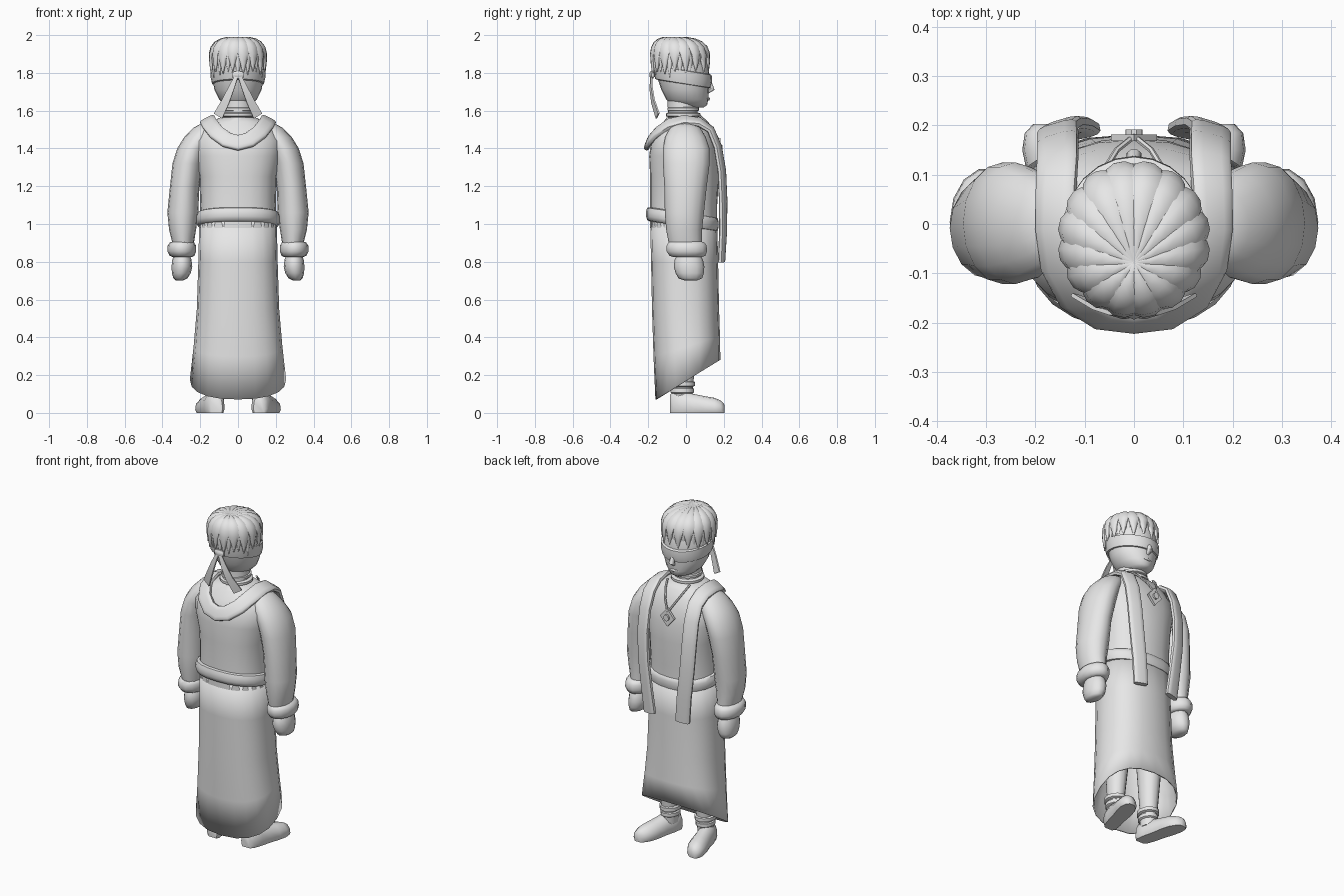
import bpy, bmesh, math
from mathutils import Vector as V

grey = bpy.data.materials.new("grey")
grey.diffuse_color = (0.8, 0.8, 0.8, 1)


def finish(name, bm, angle=50):
    bmesh.ops.recalc_face_normals(bm, faces=bm.faces)
    me = bpy.data.meshes.new(name)
    bm.to_mesh(me)
    bm.free()
    me.materials.append(grey)
    ob = bpy.data.objects.new(name, me)
    bpy.context.collection.objects.link(ob)
    bpy.ops.object.select_all(action='DESELECT')
    ob.select_set(True)
    bpy.context.view_layer.objects.active = ob
    bpy.ops.object.shade_smooth_by_angle(angle=math.radians(angle))
    return ob


def skin(name, rings, caps=True, loop=False, angle=50):
    """Join rings of points into a surface."""
    bm = bmesh.new()
    vs = [[bm.verts.new(p) for p in r] for r in rings]
    n = len(vs[0])
    for a, b in zip(vs, vs[1:] + ([vs[0]] if loop else [])):
        for i in range(n):
            j = (i + 1) % n
            bm.faces.new((a[i], a[j], b[j], b[i]))
    if caps and not loop:
        bm.faces.new(vs[0])
        bm.faces.new(vs[-1])
    return finish(name, bm, angle)


def loft(name, rows, n=20, tilt=0, caps=True, power=1.0, angle=50):
    """Rows of (z, x min, x max, y min, y max); tilt raises z along y."""
    rings = []
    for z, x0, x1, y0, y1 in rows:
        ring = []
        for i in range(n):
            a = 2 * math.pi * i / n
            c, s = math.cos(a), math.sin(a)
            c = math.copysign(abs(c) ** power, c)
            s = math.copysign(abs(s) ** power, s)
            y = (y0 + y1) / 2 + s * (y1 - y0) / 2
            ring.append(((x0 + x1) / 2 + c * (x1 - x0) / 2, y, z + tilt * y))
        rings.append(ring)
    return skin(name, rings, caps, angle=angle)


def sweep(name, pts, normals, widths, thick, n=8, power=1.0):
    """Sweep an oval section along a path, flat side facing the normals."""
    pts = [V(p) for p in pts]
    rings = []
    for k, p in enumerate(pts):
        t = (pts[min(k + 1, len(pts) - 1)] - pts[max(k - 1, 0)]).normalized()
        side = t.cross(V(normals[k])).normalized()
        up = side.cross(t)
        ring = []
        for i in range(n):
            a = 2 * math.pi * (i + 0.5) / n
            c, s = math.cos(a), math.sin(a)
            c = math.copysign(abs(c) ** power, c)
            s = math.copysign(abs(s) ** power, s)
            ring.append(p + side * c * widths[k] / 2 + up * s * thick[k] / 2)
        rings.append(ring)
    return skin(name, rings)


def sym(rows):
    return [(z, -x, x, y0, y1) for z, x, y0, y1 in rows]


def sided(rows, s):
    return [(z, min(s * a, s * b), max(s * a, s * b), c, d) for z, a, b, c, d in rows]


# Coat body
loft("coat_body", sym([(0.98, .205, -.19, .165), (1.1, .2, -.19, .165), (1.25, .205, -.19, .175),
     (1.36, .23, -.195, .17), (1.44, .235, -.185, .155), (1.5, .2, -.155, .13),
     (1.54, .15, -.12, .105), (1.565, .09, -.1, .08)]), 24, power=.85)

# Skirt with slanted open hem, thickened by a modifier
skirt = loft("skirt", sym([(1.02, .205, -.19, .165), (.8, .21, -.185, .17), (.55, .218, -.18, .175),
             (.35, .235, -.172, .18), (.17, .255, -.162, .182)]), 20, caps=False, power=.85)
for v in skirt.data.vertices:
    if v.co.z < .2:
        v.co.z = .17 + .61 * v.co.y
    elif v.co.z < .4:
        v.co.z += .3 * v.co.y
mod = skirt.modifiers.new("thickness", 'SOLIDIFY')
mod.thickness = .008

# Belt
loft("belt", sym([(.985, .2, -.19, .155), (.99, .215, -.205, .168), (1.01, .222, -.212, .173),
     (1.035, .222, -.212, .173), (1.055, .215, -.205, .168), (1.06, .2, -.19, .155)]),
     24, tilt=-.15, power=.85)

# Neck, neck rings and head
loft("neck", sym([(1.53, .09, -.1, .07), (1.58, .075, -.095, .06), (1.7, .08, -.1, .06)]))
for k, z in enumerate((1.565, 1.595)):
    r = .092 - .008 * k
    loft("neck_ring", sym([(z, r - .015, -.015 - r + .015, r - .03), (z + .006, r, -.015 - r, r - .015),
         (z + .02, r, -.015 - r, r - .015), (z + .026, r - .015, -.015 - r + .015, r - .03)]))
loft("head", sym([(1.618, .04, -.02, .095), (1.63, .068, -.075, .112), (1.66, .1, -.105, .118),
     (1.71, .125, -.13, .12), (1.77, .135, -.15, .125), (1.84, .138, -.165, .12),
     (1.9, .13, -.165, .1), (1.95, .09, -.14, .05), (1.975, .03, -.1, 0)]), 24)
sweep("nose", [(0, .115, 1.77), (0, .128, 1.74), (0, .138, 1.715), (0, .115, 1.698)],
      [(0, 1, 0)] * 4, [.015, .024, .034, .02], [.02, .025, .03, .02])
sweep("lips", [(-.03, .11, 1.662), (0, .12, 1.662), (.03, .11, 1.662)],
      [(0, 1, 0)] * 3, [.005, .016, .005], [.006, .014, .006])

# Blindfold, its knot and ribbon tails
loft("blindfold", sym([(1.738, .125, -.145, .115), (1.742, .138, -.163, .13), (1.775, .145, -.172, .138),
     (1.81, .146, -.176, .136), (1.815, .13, -.16, .12)]), 24, tilt=-.16)
sweep("blindfold_knot", [(-.03, -.175, 1.79), (0, -.18, 1.79), (.03, -.175, 1.79)],
      [(0, -1, 0)] * 3, [.03, .045, .03], [.015, .03, .015])
for s in (-1, 1):
    sweep("ribbon_tail", [(s * .005, -.183, 1.79), (s * .035, -.185, 1.72), (s * .065, -.175, 1.65),
          (s * .105, -.15, 1.572)], [(s * .3, -1, 0)] * 4, [.025, .045, .06, .075], [.012] * 4, 4)

# Hair: an undercap plus leaf-shaped locks fanning from the crown
loft("hair_cap", sym([(1.82, .142, -.172, .118), (1.88, .138, -.172, .112), (1.93, .11, -.155, .075),
     (1.965, .065, -.13, .02), (1.98, .02, -.09, -.04)]))


def lock(a, spread, tip, width, grow):
    pts, norms = [], []
    for k in range(9):
        t = k / 8
        th = t * math.pi / 2 * 1.15
        r = min(1, math.sin(min(th, math.pi / 2))) * spread
        ex, ey = .143 * math.cos(a), .05 + .148 * math.sin(a)
        z = 1.983 - (1.983 - tip) * (.35 * t * t + .65 * t ** 3)
        pts.append((ex * r, -.08 + ey * r, z))
        norms.append((math.cos(a) * t * 1.3, math.sin(a) * t * 1.3, 1.15 - t))
    ws = [width * f for f in (.15, .4, .62, .8, .95, 1, .85, .5, .06)]
    sweep("hair_lock", pts, norms, ws, [.008 + w * .42 for w in ws], 8)


for i in range(16):
    lock(2 * math.pi * (i + .5) / 16, 1.0, 1.795 + .012 * (i % 2), .07, 0)
for i in range(16):
    lock(2 * math.pi * i / 16, .95, 1.775 + .015 * (i % 3), .055, 0)

for s in (-1, 1):
    # Sleeve, cuff and hand
    loft("sleeve", sided([(1.535, .13, .19, -.05, .04), (1.51, .1, .235, -.085, .075),
         (1.46, .12, .285, -.11, .105), (1.4, .16, .322, -.122, .125), (1.32, .185, .347, -.122, .125),
         (1.2, .205, .36, -.115, .11), (1.06, .21, .374, -.112, .095), (.97, .222, .365, -.105, .085),
         (.89, .235, .345, -.09, .085)], s), 16)
    loft("cuff", sided([(.825, .245, .345, -.07, .085), (.832, .23, .362, -.09, .105),
         (.855, .222, .374, -.105, .114), (.885, .222, .372, -.105, .112), (.903, .232, .36, -.095, .1),
         (.908, .25, .34, -.07, .08)], s), 14)
    loft("hand", sided([(.85, .26, .335, -.04, .07), (.81, .246, .348, -.06, .09), (.775, .242, .352, -.065, .097),
         (.74, .25, .35, -.055, .095), (.712, .268, .342, -.04, .085), (.702, .29, .33, -.01, .06)], s), 12)

    # Trouser leg, ankle wraps and boot
    loft("trouser_leg", sided([(.6, .03, .19, -.09, .08), (.35, .055, .175, -.08, .06),
         (.17, .07, .165, -.07, .04), (.06, .075, .16, -.07, .03)], s), 12)
    for z, w in ((.1, 0), (.135, .006)):
        loft("ankle_wrap", sided([(z, .075, .16, -.07, .03), (z + .008, .064 - w, .17 + w, -.082 - w, .042 + w),
             (z + .028, .064 - w, .17 + w, -.082 - w, .042 + w), (z + .036, .075, .16, -.07, .03)], s), 12)
    sole = [(-.085, .03, .095), (-.07, .045, .11), (-.02, .052, .115), (.04, .052, .1),
            (.1, .058, .088), (.15, .056, .08), (.185, .042, .065), (.203, .02, .045)]
    rings = []
    for y, w, h in sole:
        cx = s * (.112 + .25 * (y + .085))
        rings.append([(cx + w * c, y, h * z) for c, z in
                      ((-.85, 0), (-1, .2), (-.92, .6), (-.5, .93), (0, 1),
                       (.5, .93), (.92, .6), (1, .2), (.85, 0))])
    skin("boot", rings)

    # Necklace cord
    sweep("necklace_cord", [(s * .075, .07, 1.575), (s * .06, .11, 1.54), (s * .035, .15, 1.49),
          (0, .178, 1.43)], [(0, 1, .4)] * 4, [.012] * 4, [.012] * 4, 6)

# Long stole: one strip running round the back of the neck and down the front
half = [((.06, -.19, 1.445), (.1, -1, .5)), ((.115, -.155, 1.485), (.4, -.8, .8)),
        ((.15, -.09, 1.53), (.6, -.3, 1)), ((.16, -.01, 1.55), (.5, 0, 1)),
        ((.158, .07, 1.54), (.4, .4, 1)), ((.155, .13, 1.5), (.3, 1, .6)),
        ((.155, .168, 1.41), (.3, 1, .2)), ((.155, .19, 1.28), (.3, 1, 0)),
        ((.145, .197, 1.12), (.3, 1, 0)), ((.125, .196, .95), (.25, 1, 0)), ((.11, .188, .8), (.2, 1, 0))]
flip = lambda p: (-p[0], p[1], p[2])
path = [(flip(p), flip(q)) for p, q in reversed(half)] + [((0, -.198, 1.43), (0, -1, .4))] + half
sweep("stole", [p for p, q in path], [q for p, q in path], [.085] * len(path), [.032] * len(path), 12, .6)

# Diamond pendant with a round boss
bm = bmesh.new()
for r, y0, y1, n in ((.055, .168, .182, 4), (.02, .18, .192, 10)):
    rr = [[bm.verts.new((r * math.cos(2 * math.pi * i / n) * .85, y, 1.4 + r * math.sin(2 * math.pi * i / n)))
           for i in range(n)] for y in (y0, y1)]
    for i in range(n):
        bm.faces.new((rr[0][i], rr[0][(i + 1) % n], rr[1][(i + 1) % n], rr[1][i]))
    bm.faces.new(rr[0])
    bm.faces.new(rr[1])
finish("pendant", bm, 30)
